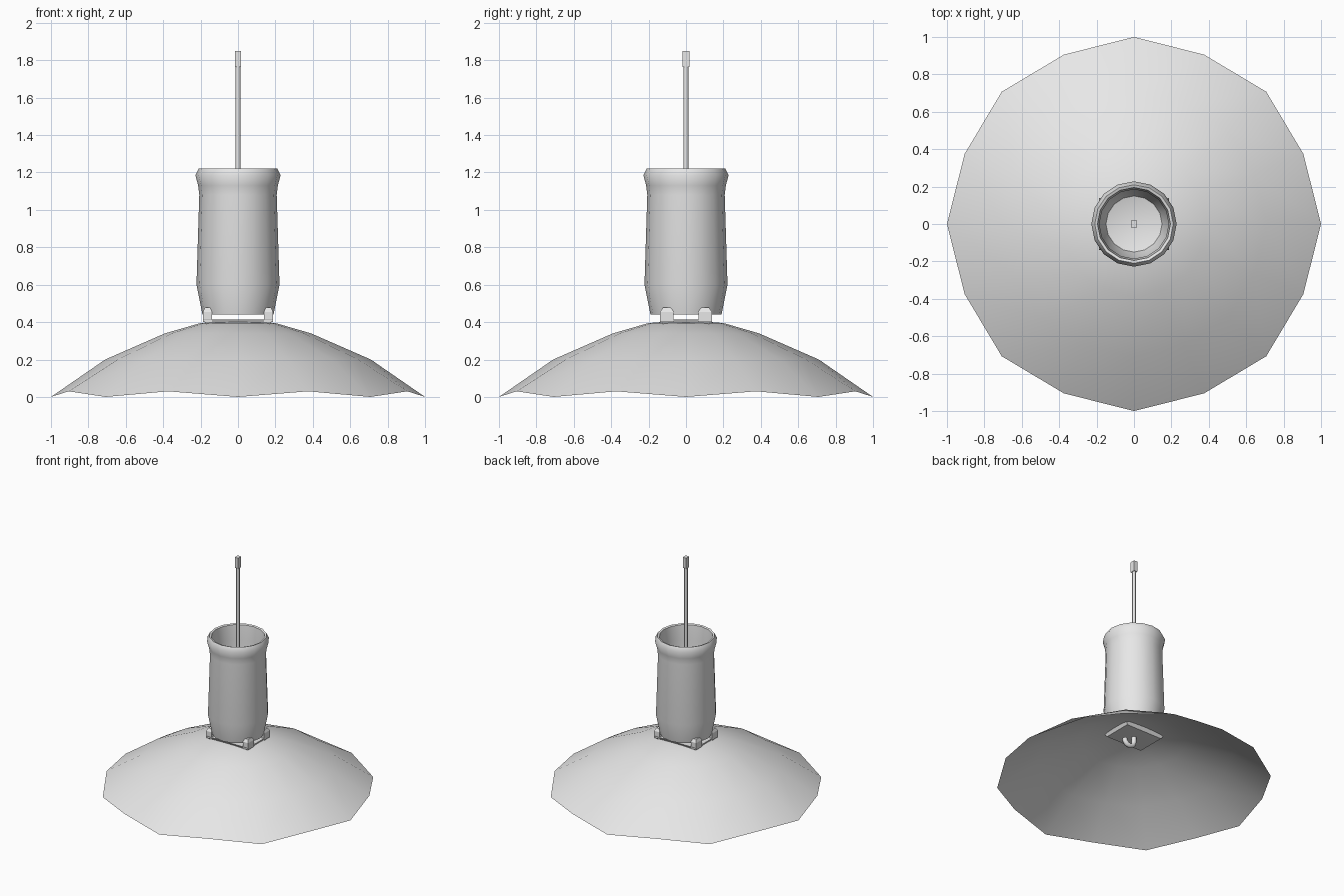
import bpy, bmesh, math
from mathutils import Vector

cube = bpy.data.objects.get("Cube")
if cube:
    bpy.data.objects.remove(cube, do_unlink=True)

# One pale grey for everything
grey = bpy.data.materials.new("pale_grey")
grey.use_nodes = True
colour = (0.8, 0.8, 0.8, 1)
grey.diffuse_color = colour
grey.node_tree.nodes["Principled BSDF"].inputs["Base Color"].default_value = colour


def finish(bm, name, angle=None, fix_normals=True):
    if fix_normals:
        bmesh.ops.recalc_face_normals(bm, faces=bm.faces)
    mesh = bpy.data.meshes.new(name)
    bm.to_mesh(mesh)
    bm.free()
    mesh.materials.append(grey)
    obj = bpy.data.objects.new(name, mesh)
    bpy.context.collection.objects.link(obj)
    if angle is not None:
        bpy.ops.object.select_all(action='DESELECT')
        obj.select_set(True)
        bpy.context.view_layer.objects.active = obj
        bpy.ops.object.shade_smooth_by_angle(angle=math.radians(angle))
    return obj


def lathe(name, profile, sides, angle, shape=None):
    """Revolve (radius, height) points; shape adjusts each point by its index."""
    bm = bmesh.new()
    rings = []
    for r, z in profile:
        ring = []
        for i in range(sides if r else 1):
            a = math.tau * i / sides
            rr, zz = shape(i, r, z) if shape else (r, z)
            ring.append(bm.verts.new((rr * math.cos(a), rr * math.sin(a), zz)))
        rings.append(ring)
    for low, high in zip(rings, rings[1:]):
        for i in range(sides):
            j = (i + 1) % sides
            corners = [low[i % len(low)], low[j % len(low)],
                       high[j % len(high)], high[i % len(high)]]
            bm.faces.new(list(dict.fromkeys(corners)))
    return finish(bm, name, angle)


def tapered_box(name, centre, bottom, top, z0, z1):
    """Block with different half sizes at its bottom and top."""
    bm = bmesh.new()
    bmesh.ops.create_cube(bm, size=2)
    for v in bm.verts:
        half, z = (bottom, z0) if v.co.z < 0 else (top, z1)
        v.co = Vector((centre[0] + v.co.x * half[0], centre[1] + v.co.y * half[1], z))
    return finish(bm, name)


# Scalloped canopy: every second rim point is pulled in and raised
def scallop(i, r, z):
    if i % 2 and r:
        return r * 0.98, z + (0.03 if r == 1 else 0)
    return r, z


lathe("canopy", [(1, 0), (0.71, 0.2), (0.39, 0.34), (0.2, 0.395), (0, 0.41)],
      16, 60, scallop)

# Open barrel with a flared lip and a hollow inside
lathe("barrel", [(0, 0.44), (0.19, 0.44), (0.222, 0.6), (0.207, 1.08), (0.213, 1.13),
                 (0.228, 1.185), (0.21, 1.22), (0.195, 1.215), (0.185, 1.1),
                 (0.185, 0.62), (0.15, 0.5), (0, 0.46)], 16, 50)

# Mounting plate under the barrel, chamfered downward
tapered_box("plate", (0, 0), (0.16, 0.115), (0.185, 0.14), 0.372, 0.415)

# Four feet joining plate and barrel
for sx, side in ((-1, "right"), (1, "left")):
    for sy, end in ((-1, "front"), (1, "back")):
        tapered_box(f"foot_{end}_{side}", (sx * 0.163, sy * 0.102),
                    (0.024, 0.036), (0.024, 0.036), 0.4, 0.455)
        tapered_box(f"foot_top_{end}_{side}", (sx * 0.163, sy * 0.102),
                    (0.024, 0.036), (0.014, 0.022), 0.455, 0.477)

# Central rod with a square tip
lathe("rod", [(0, 0.45), (0.013, 0.45), (0.013, 1.8), (0, 1.8)], 10, 40)
tapered_box("rod_tip", (0, 0), (0.015, 0.019), (0.015, 0.019), 1.765, 1.85)

# Small hook below the plate
curve = bpy.data.curves.new("hook_path", 'CURVE')
curve.dimensions = '3D'
curve.bevel_depth = 0.02
curve.bevel_resolution = 1
curve.use_fill_caps = True
points = [(0, 0, 0.38), (0, 0, 0.335)]
for k in range(1, 7):
    a = math.pi * k / 6
    points.append((0.045 - 0.045 * math.cos(a), 0, 0.335 - 0.045 * math.sin(a)))
spline = curve.splines.new('POLY')
spline.points.add(len(points) - 1)
for p, co in zip(spline.points, points):
    p.co = (*co, 1)
    p.radius = 1
spline.use_smooth = True
curve.materials.append(grey)
hook = bpy.data.objects.new("hook", curve)
bpy.context.collection.objects.link(hook)
